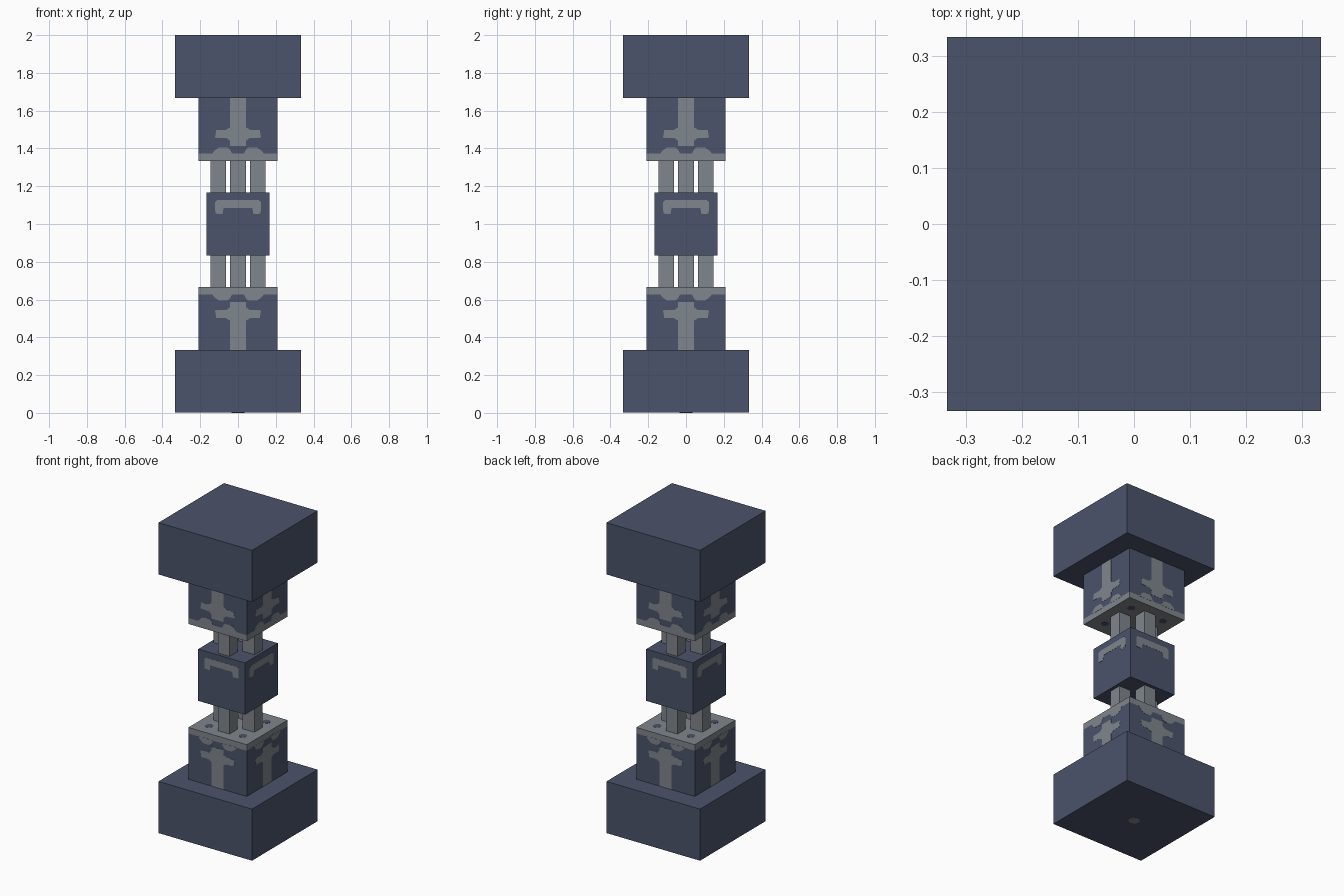
import bpy, bmesh
from math import pi, cos, sin
from mathutils import Matrix, Vector

cube = bpy.data.objects.get("Cube")
if cube:
    bpy.data.objects.remove(cube, do_unlink=True)


def material(name, rgb):
    m = bpy.data.materials.new(name)
    m.use_nodes = True
    m.diffuse_color = (*rgb, 1)
    m.node_tree.nodes["Principled BSDF"].inputs["Base Color"].default_value = (*rgb, 1)
    return m


BLUE = material("slate_blue", (0.071, 0.087, 0.147))
GREY = material("worn_grey", (0.212, 0.238, 0.262))
FLIP = Matrix.Translation((0, 0, 2)) @ Matrix.Scale(-1, 4, (0, 0, 1))
THICK = 0.002


def finish(bm, name, mats, flip=False):
    """Turn a bmesh into an object, optionally reflected to the upper half."""
    if flip:
        bm.transform(FLIP)
    bmesh.ops.recalc_face_normals(bm, faces=bm.faces)
    mesh = bpy.data.meshes.new(name)
    bm.to_mesh(mesh)
    bm.free()
    for m in mats:
        mesh.materials.append(m)
    obj = bpy.data.objects.new(name, mesh)
    bpy.context.collection.objects.link(obj)


def add_box(bm, half, z0, z1, x=0, y=0):
    m = Matrix.Translation((x, y, (z0 + z1) / 2)) @ Matrix.Diagonal((2 * half, 2 * half, z1 - z0, 1))
    bmesh.ops.create_cube(bm, size=1, matrix=m)


def add_plate(bm, points, push):
    """Closed outline of 3D points, given a little thickness along push."""
    face = bm.faces.new([bm.verts.new(p) for p in points])
    out = bmesh.ops.extrude_face_region(bm, geom=[face])["geom"]
    verts = [v for v in out if isinstance(v, bmesh.types.BMVert)]
    bmesh.ops.translate(bm, verts=verts, vec=push)
    bm.faces.remove(face) if face.is_valid and all(len(e.link_faces) > 2 for e in face.edges) else None


def side_plates(name, outlines, dist, flip=False):
    """Repeat (u, z) outlines on all four sides of a block."""
    bm = bmesh.new()
    for k in range(4):
        turn = Matrix.Rotation(k * pi / 2, 3, 'Z')
        for outline in outlines:
            pts = [turn @ Vector((u, -dist + THICK / 2, z)) for u, z in outline]
            add_plate(bm, pts, turn @ Vector((0, -THICK, 0)))
    finish(bm, name, [GREY], flip)


def mirrored(half):
    return half + [(-u, z) for u, z in reversed(half)]


def spot(cx, cy, z, r):
    return [Vector((cx + r * cos(a * pi / 4), cy + r * sin(a * pi / 4), z)) for a in range(8)]


# Painted outlines as (across, height)
stem = mirrored([(0.042, 0.333), (0.042, 0.488), (0.065, 0.502), (0.115, 0.502),
                 (0.122, 0.543), (0.06, 0.546), (0.042, 0.56), (0.042, 0.587)])
drip = [(0.03, 0.63), (0.045, 0.602), (0.06, 0.594), (0.1, 0.594), (0.12, 0.608), (0.14, 0.63)]
drips = [drip, [(-u, z) for u, z in drip]]
arch = mirrored([(0.076, 1.085), (0.082, 1.052), (0.12, 1.055), (0.122, 1.115), (0.11, 1.127)])

for label, flip in (("lower", False), ("upper", True)):
    # Wide end slab
    bm = bmesh.new()
    add_box(bm, 1 / 3, 0 if flip else 0.001, 1 / 3)
    finish(bm, label + "_slab", [BLUE], flip)

    # Stepped block with a grey rim band and end face
    bm = bmesh.new()
    add_box(bm, 0.208, 1 / 3, 2 / 3)
    bmesh.ops.bisect_plane(bm, geom=bm.verts[:] + bm.edges[:] + bm.faces[:],
                           plane_co=(0, 0, 0.628), plane_no=(0, 0, 1))
    for f in bm.faces:
        f.material_index = int(f.calc_center_median().z > 0.628)
    finish(bm, label + "_block", [BLUE, GREY], flip)

    # Worn marks on the block sides
    side_plates(label + "_stem_mark", [stem], 0.208, flip)
    side_plates(label + "_drip_marks", drips, 0.208, flip)

    # Blue spots near the corners of the block's inner face
    bm = bmesh.new()
    for x in (-0.12, 0.12):
        for y in (-0.12, 0.12):
            add_plate(bm, spot(x, y, 2 / 3 - THICK / 2, 0.025), Vector((0, 0, THICK)))
    finish(bm, label + "_corner_spots", [BLUE], flip)

    # Four square pillars in a cross layout
    bm = bmesh.new()
    for k in range(4):
        add_box(bm, 0.0415, 2 / 3, 5 / 6, 0.104 * cos(k * pi / 2), 0.104 * sin(k * pi / 2))
    finish(bm, label + "_pillars", [GREY], flip)

# Central cube with an arch mark on each side
bm = bmesh.new()
add_box(bm, 1 / 6, 5 / 6, 7 / 6)
finish(bm, "centre_cube", [BLUE])
side_plates("centre_arch_mark", [arch], 1 / 6)

# Small worn spot under the base
bm = bmesh.new()
add_plate(bm, spot(0, 0, 0, 0.035), Vector((0, 0, THICK)))
finish(bm, "base_spot", [GREY])
